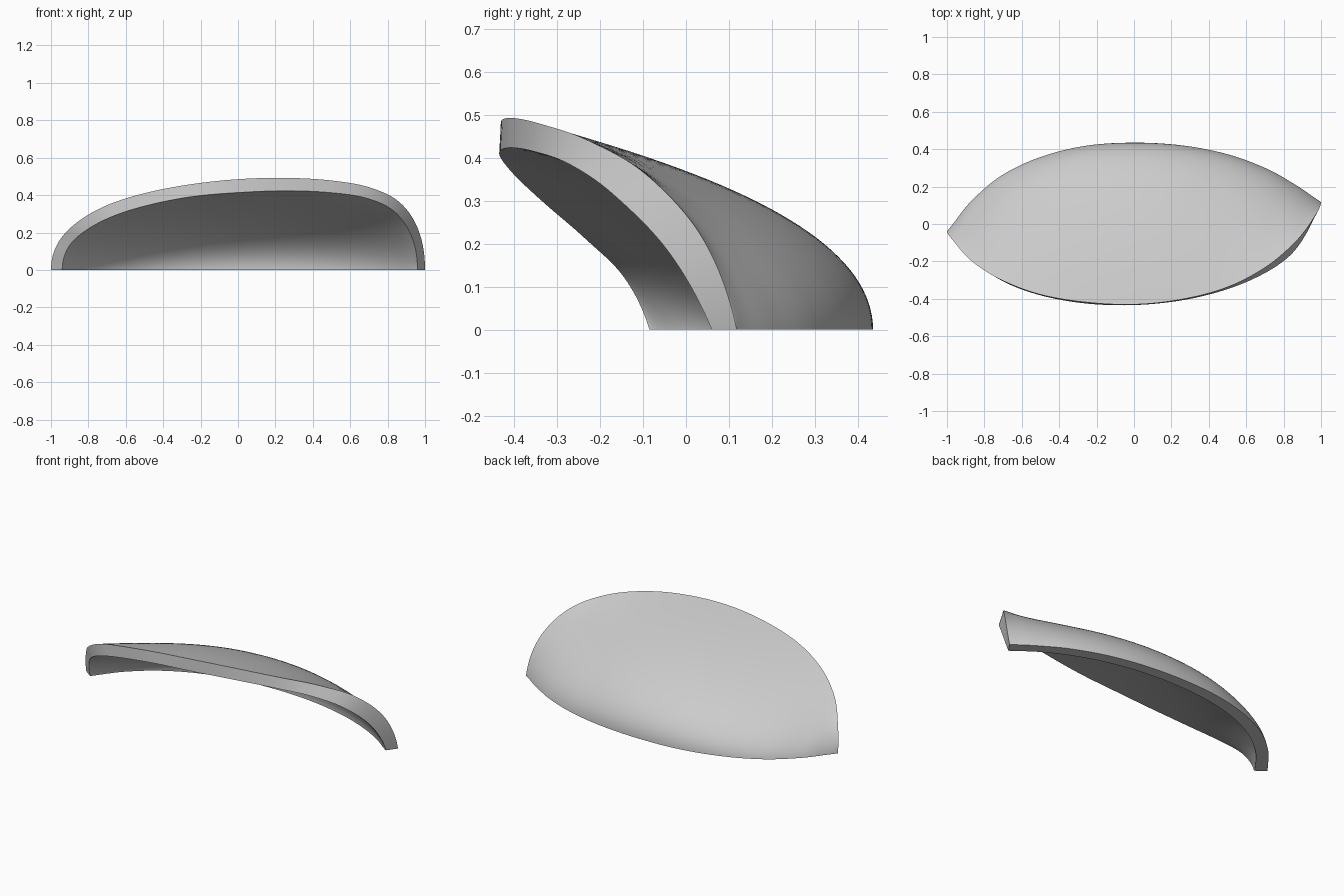
import bpy, bmesh, math

cube = bpy.data.objects.get("Cube")
if cube:
    bpy.data.objects.remove(cube, do_unlink=True)

STEPS, RINGS = 96, 36


def beyond(a, b, c):
    """Value one step past the end of a series, keeping its curvature."""
    return 3 * a - 3 * b + c


def spline(values, t):
    """Smooth curve through evenly spaced values, t from 0 to 1."""
    pts = [beyond(*values[:3]), *values, beyond(*values[:-4:-1])]
    s = t * (len(values) - 1)
    i = min(int(s), len(values) - 2)
    f = s - i
    a, b, c, d = pts[i:i + 4]
    return b + 0.5 * f * (c - a + f * (2 * a - 5 * b + 4 * c - d + f * (3 * (b - c) + d - a)))


def shell_grid(bm, centre, half, rim_y, rim_z, base_y):
    """Grid of vertices arching from the front rim back to the ground edge."""
    grid = []
    for i in range(STEPS + 1):
        t = i / STEPS
        along = -math.cos(math.pi * t)
        front, top, back = (spline(v, t) for v in (rim_y, rim_z, base_y))
        # Arch is fuller in the middle and flatter toward the tips
        reach = 1 - 0.13 * along ** 2
        fullness = 0.6 - 0.24 * along ** 2
        row = []
        for j in range(RINGS + 1):
            u = j / RINGS
            bend = 2 * u * (1 - u)
            y = front + (back - front) * (bend * reach + u ** 2)
            z = top * ((1 - u) ** 2 + bend * fullness)
            row.append(bm.verts.new((centre + half * along, y, z)))
        grid.append(row)
    return grid


def bridge(bm, first, second):
    """Strip of quads between two rows of vertices."""
    for k in range(len(first) - 1):
        bm.faces.new((first[k], first[k + 1], second[k + 1], second[k]))


bm = bmesh.new()

# Outer skin
outer = shell_grid(
    bm, 0, 1,
    [-.04, -.09, -.2, -.3, -.377, -.418, -.43, -.402, -.337, -.228, -.092, .04, .118],
    [0, .138, .25, .343, .41, .457, .485, .492, .478, .44, .36, .21, 0],
    [-.04, .003, .127, .26, .358, .418, .435, .42, .373, .297, .208, .14, .118])

# Inner skin
inner = shell_grid(
    bm, .01, .95,
    [-.085, -.143, -.235, -.325, -.39, -.427, -.433, -.408, -.353, -.272, -.17, -.04, .06],
    [0, .12, .212, .29, .35, .393, .414, .423, .414, .385, .315, .18, 0],
    [-.085, -.035, .08, .2, .293, .348, .365, .35, .303, .231, .15, .08, .06])

for grid in (outer, inner):
    for first, second in zip(grid, grid[1:]):
        bridge(bm, first, second)

# Front rim and ground edge joining the two skins
for j in (0, RINGS):
    bridge(bm, [row[j] for row in outer], [row[j] for row in inner])

bmesh.ops.remove_doubles(bm, verts=bm.verts[:], dist=1e-5)
bmesh.ops.recalc_face_normals(bm, faces=bm.faces[:])
mesh = bpy.data.meshes.new("curved_shell")
bm.to_mesh(mesh)
bm.free()

# Plain grey material
grey = bpy.data.materials.new("light_grey")
grey.use_nodes = True
colour = (0.6, 0.6, 0.6, 1)
grey.diffuse_color = colour
grey.node_tree.nodes["Principled BSDF"].inputs["Base Color"].default_value = colour
mesh.materials.append(grey)

shell = bpy.data.objects.new("curved_shell", mesh)
bpy.context.collection.objects.link(shell)
bpy.ops.object.select_all(action='DESELECT')
shell.select_set(True)
bpy.context.view_layer.objects.active = shell
bpy.ops.object.shade_smooth_by_angle(angle=math.radians(35))
